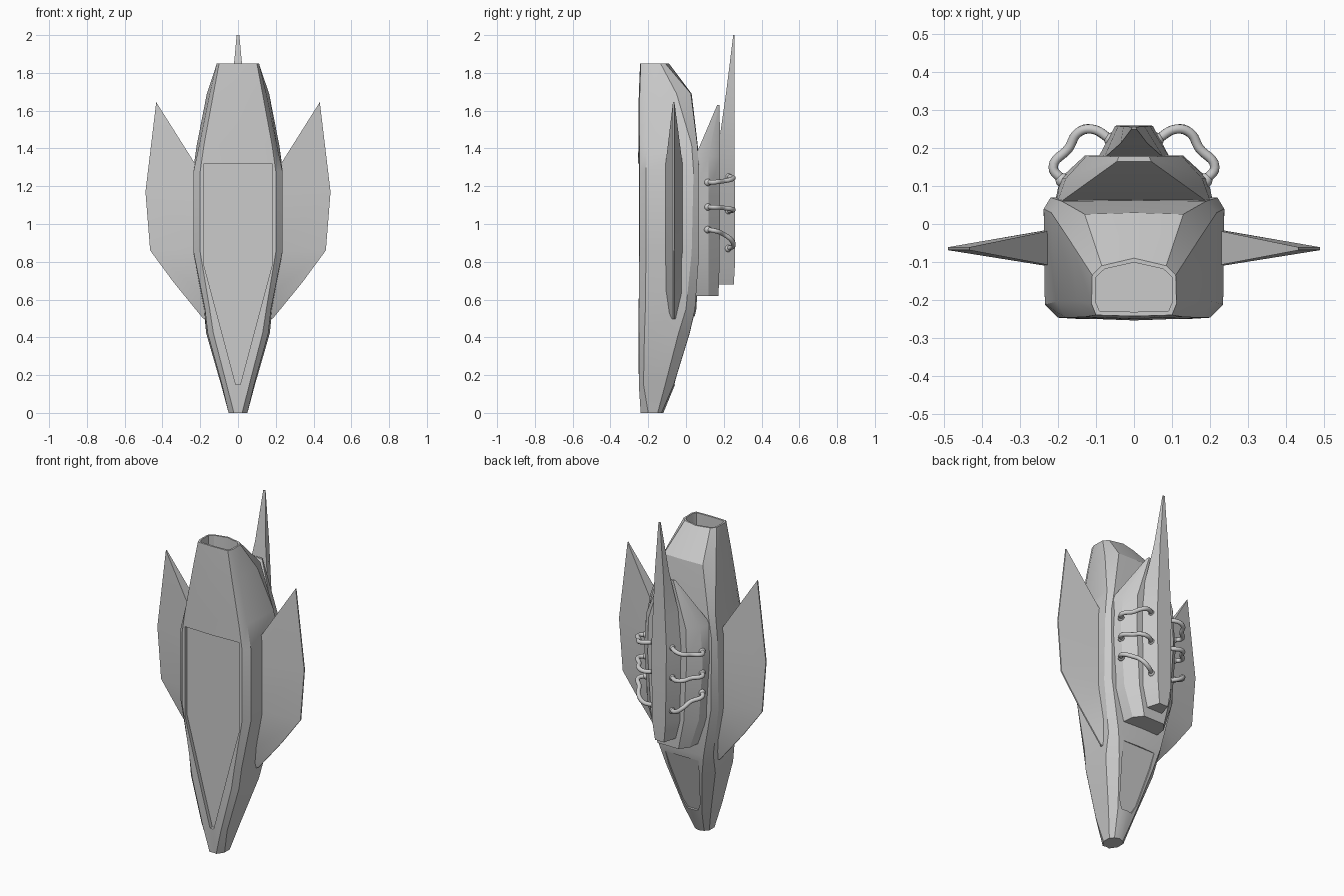
import bpy, bmesh

if "Cube" in bpy.data.objects:
    bpy.data.objects.remove(bpy.data.objects["Cube"])


def finish(obj, angle=0.5):
    bpy.ops.object.select_all(action='DESELECT')
    obj.select_set(True)
    bpy.context.view_layer.objects.active = obj
    bpy.ops.object.shade_smooth_by_angle(angle=angle)


def loft(name, rings):
    """Skin a closed solid through rings of 3D points."""
    bm = bmesh.new()
    vs = [[bm.verts.new(p) for p in r] for r in rings]
    n = len(vs[0])
    for a, b in zip(vs, vs[1:]):
        for i in range(n):
            j = (i + 1) % n
            bm.faces.new((a[i], a[j], b[j], b[i]))
    bm.faces.new(vs[0][::-1])
    bm.faces.new(vs[-1])
    bmesh.ops.recalc_face_normals(bm, faces=bm.faces)
    me = bpy.data.meshes.new(name)
    bm.to_mesh(me)
    bm.free()
    obj = bpy.data.objects.new(name, me)
    bpy.context.collection.objects.link(obj)
    return obj


def sym(z, half):
    """Complete a half section (x >= 0) into a mirrored ring at height z."""
    full = half + [(-x, y) for x, y in reversed(half) if x > 0]
    return [(x, y, z) for x, y in full]


def cut(target, cutter):
    m = target.modifiers.new("recess", 'BOOLEAN')
    m.operation = 'DIFFERENCE'
    m.solver = 'EXACT'
    m.object = cutter
    bpy.context.view_layer.objects.active = target
    bpy.ops.object.modifier_apply(modifier=m.name)
    bpy.data.objects.remove(cutter)


# Hull: front centre, front edge, side front, side back, back edge, back centre
hull_sections = [
    (0.00, [(0, -.235), (.022, -.24), (.05, -.2), (.05, -.15), (.03, -.13), (0, -.12)]),
    (0.15, [(0, -.25), (.06, -.25), (.085, -.225), (.09, -.11), (.06, -.065), (0, -.058)]),
    (0.42, [(0, -.252), (.13, -.25), (.16, -.22), (.168, -.04), (.12, .018), (0, .025)]),
    (0.55, [(0, -.254), (.15, -.25), (.175, -.215), (.182, 0), (.15, .048), (0, .055)]),
    (0.85, [(0, -.255), (.2, -.247), (.235, -.212), (.238, .03), (.215, .07), (0, .07)]),
    (1.28, [(0, -.255), (.2, -.247), (.235, -.212), (.238, .04), (.22, .07), (0, .07)]),
    (1.42, [(0, -.252), (.18, -.247), (.205, -.205), (.218, .03), (.19, .06), (0, .062)]),
    (1.69, [(0, -.25), (.13, -.245), (.15, -.205), (.165, -.05), (.13, .026), (0, .03)]),
    (1.85, [(0, -.243), (.1, -.24), (.112, -.21), (.11, -.135), (.085, -.11), (0, -.09)]),
]
rings = [sym(z, h) for z, h in hull_sections]
# Nozzle cavity
mouth = rings[-1]
for z in (1.85, 1.72):
    rings.append([(x * .91, -.167 + (y + .167) * .85, z) for x, y, _ in mouth])
hull = loft("hull", rings)

# Recessed belly panel
belly = [(-.18, 1.32), (.18, 1.32), (.18, .78), (.012, .15), (-.012, .15), (-.18, .78)]
cut(hull, loft("belly_cutter", [[(x, -.32, z) for x, z in belly],
                                [(x, -.228, z) for x, z in belly]]))

# Recessed window on the back of the nose
window = [(-.11, .51), (.11, .51), (.1, .42), (.06, .2), (.035, .15), (-.035, .15), (-.06, .2), (-.1, .42)]
cut(hull, loft("window_cutter", [[(x, -.12 + .31 * z, z) for x, z in window],
                                 [(x, .1 + .31 * z, z) for x, z in window]]))
finish(hull)

# Engine hump on the back
hump_sections = [
    (0.62, [(.12, .04), (.11, .12), (.07, .172)]),
    (0.80, [(.19, .04), (.17, .12), (.11, .178)]),
    (1.15, [(.212, .04), (.195, .12), (.13, .18)]),
    (1.36, [(.205, .05), (.18, .12), (.125, .18)]),
    (1.63, [(.045, .165), (.043, .17), (.04, .178)]),
]
finish(loft("back_hump", [sym(z, h) for z, h in hump_sections]))

# Tall spine fin
fin_sections = [
    (0.68, [(.055, .165), (.03, .253)]),
    (0.80, [(.09, .165), (.045, .26)]),
    (1.25, [(.1, .165), (.05, .258)]),
    (1.42, [(.08, .173), (.042, .258)]),
    (1.70, [(.035, .213), (.028, .257)]),
    (2.00, [(.007, .25), (.005, .256)]),
]
finish(loft("spine_fin", [sym(z, h) for z, h in fin_sections]))

# Wings: root x, root z, root half thickness, outer x, outer z
wing_rings = [
    (.19, 1.26, .052, .433, 1.645),
    (.19, 1.15, .054, .49, 1.17),
    (.19, .86, .054, .465, .86),
    (.17, .62, .045, .34, .69),
    (.13, .48, .03, .185, .50),
]
# Pipes: (inner z, outer z) between hump side and fin
pipes = [(1.22, 1.25), (1.09, 1.07), (.97, .87)]
pipe_path = [(.188, .115, 0), (.213, .15, .05), (.172, .2, .25), (.148, .24, .55), (.11, .25, .85), (.06, .222, 1)]

for s, side in ((1, "right"), (-1, "left")):
    w = loft(side + "_wing", [
        [(s * rx, -.063 - t, rz), (s * rx, -.063 + t, rz),
         (s * ox, -.061, oz), (s * ox, -.069, oz)]
        for rx, rz, t, ox, oz in wing_rings])
    finish(w)
    for k, (z0, z1) in enumerate(pipes):
        pts = [(s * x, y, z0 + (z1 - z0) * f) for x, y, f in pipe_path]
        cu = bpy.data.curves.new("pipe", 'CURVE')
        cu.dimensions = '3D'
        cu.bevel_depth = .0125
        cu.bevel_resolution = 3
        cu.resolution_u = 6
        cu.use_fill_caps = True
        sp = cu.splines.new('BEZIER')
        sp.bezier_points.add(len(pts) - 1)
        for bp, p in zip(sp.bezier_points, pts):
            bp.co = p
            bp.handle_left_type = bp.handle_right_type = 'AUTO'
        ob = bpy.data.objects.new(f"{side}_pipe_{k + 1}", cu)
        bpy.context.collection.objects.link(ob)
        # Round collars at the pipe ends
        for p in (pts[0], pts[-1]):
            bpy.ops.mesh.primitive_uv_sphere_add(segments=12, ring_count=8, radius=.019, location=p)
            bpy.context.object.name = f"{side}_pipe_collar"
            finish(bpy.context.object, 1.0)
